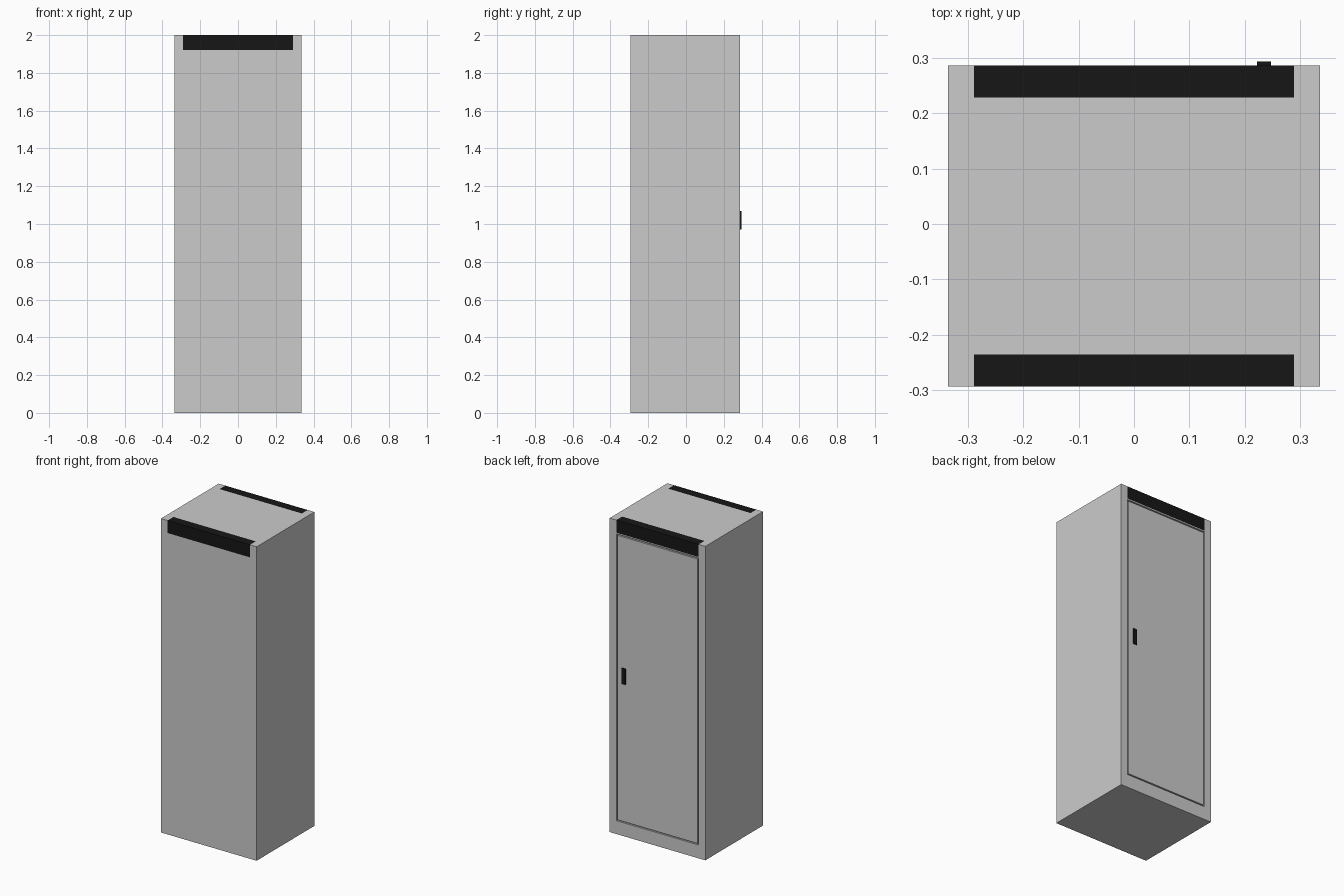
import bpy

if "Cube" in bpy.data.objects:
    bpy.data.objects.remove(bpy.data.objects["Cube"])

FRONT, BACK = -0.294, 0.287
HALF_W, VENT_W = 0.337, 0.29
VENT_Z, VENT_D = 1.92, 0.058

black = bpy.data.materials.new("black_trim")
black.diffuse_color = (0.008, 0.008, 0.008, 1)
black.use_nodes = True
black.node_tree.nodes["Principled BSDF"].inputs["Base Color"].default_value = black.diffuse_color


def box(name, x0, x1, y0, y1, z0, z1, mat=None):
    bpy.ops.mesh.primitive_cube_add(
        size=1, location=((x0 + x1) / 2, (y0 + y1) / 2, (z0 + z1) / 2))
    ob = bpy.context.object
    ob.name = name
    ob.scale = (x1 - x0, y1 - y0, z1 - z0)
    bpy.ops.object.transform_apply(location=True, rotation=False, scale=True)
    if mat:
        ob.data.materials.append(mat)
    return ob


def cut(target, *bounds):
    cutter = box("cutter", *bounds)
    cutter.hide_render = True
    mod = target.modifiers.new("cut", 'BOOLEAN')
    mod.operation, mod.solver, mod.object = 'DIFFERENCE', 'EXACT', cutter
    bpy.context.view_layer.objects.active = target
    bpy.ops.object.modifier_apply(modifier=mod.name)
    bpy.data.objects.remove(cutter)


# Cabinet shell with notches for the vents and a shallow door opening
body = box("cabinet_body", -HALF_W, HALF_W, FRONT, BACK, 0, 2)
cut(body, -VENT_W, VENT_W, FRONT - 0.1, FRONT + VENT_D, VENT_Z, 2.1)
cut(body, -VENT_W, VENT_W, BACK - VENT_D, BACK + 0.1, VENT_Z, 2.1)
cut(body, -VENT_W, VENT_W, BACK - 0.01, BACK + 0.1, 0.085, 1.913)

# Flush vent strips along both top edges
box("front_vent", -VENT_W, VENT_W, FRONT, FRONT + VENT_D, VENT_Z, 2, black)
box("rear_vent", -VENT_W, VENT_W, BACK - VENT_D, BACK, VENT_Z, 2, black)

# Door set in its opening with a narrow gap all round
GAP = 0.008
box("door", -VENT_W + GAP, VENT_W - GAP, BACK - 0.01, BACK,
    0.085 + GAP, 1.913 - GAP)

# Door handle
box("door_handle", 0.223, 0.248, BACK, 0.294, 0.97, 1.07, black)
